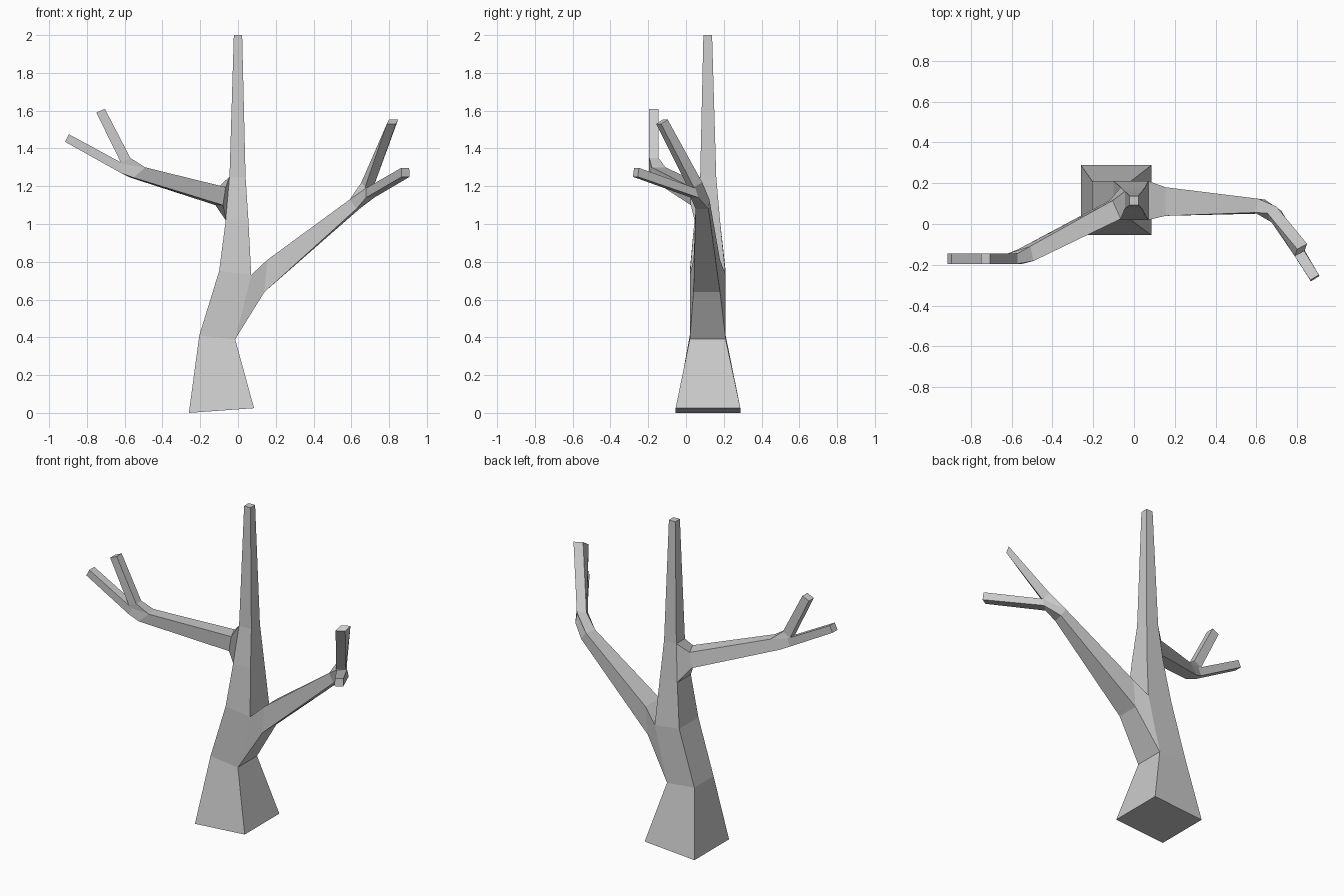
import bpy, bmesh
from mathutils import Vector

cube = bpy.data.objects.get("Cube")
if cube:
    bpy.data.objects.remove(cube)

bark = bpy.data.materials.new("grey bark")
bark.use_nodes = True
bark.diffuse_color = (0.6, 0.6, 0.6, 1)
shader = bark.node_tree.nodes["Principled BSDF"]
shader.inputs["Base Color"].default_value = (0.6, 0.6, 0.6, 1)
shader.inputs["Roughness"].default_value = 0.9

bm = bmesh.new()


def trunk_ring(left, right, front, back):
    """Square section; left and right are (x, z) edges."""
    (xl, zl), (xr, zr) = left, right
    return [Vector(p) for p in ((xl, front, zl), (xr, front, zr),
                                (xr, back, zr), (xl, back, zl))]


def limb_ring(upper, lower, side):
    """Square section from its upper and lower middles and half its width."""
    u, l, s = Vector(upper), Vector(lower), Vector((*side, 0))
    return [u + s, u - s, l - s, l + s]


def grow(face, points, keep=False):
    """Extrude a quad onto a new section; return the sides and the end cap."""
    old = list(face.verts)
    orders = [o[i:] + o[:i] for o in (points, points[::-1]) for i in range(4)]
    best = min(orders, key=lambda o: sum((v.co - p).length_squared for v, p in zip(old, o)))
    new = [bm.verts.new(p) for p in best]
    if not keep:
        bm.faces.remove(face)
    sides = [bm.faces.new((old[i], old[(i + 1) % 4], new[(i + 1) % 4], new[i]))
             for i in range(4)]
    return sides, bm.faces.new(new)


def outermost(faces, direction):
    return max(faces, key=lambda f: f.calc_center_median().dot(Vector(direction)))


def limb(face, first, elbow, crotch, knuckle, upper_tip, end_tip):
    """Branch with a fork: one twig from the end, one from the top face."""
    _, cap = grow(face, limb_ring(*first))
    _, cap = grow(cap, limb_ring(*elbow))
    sides, cap = grow(cap, limb_ring(*crotch))
    grow(cap, limb_ring(*end_tip))
    _, cap = grow(outermost(sides, (0, 0, 1)), limb_ring(*knuckle))
    grow(cap, limb_ring(*upper_tip))


# Trunk
base = trunk_ring((-0.26, 0), (0.085, 0.025), -0.055, 0.288)
cap = bm.faces.new([bm.verts.new(p) for p in base])
sections = [
    trunk_ring((-0.205, 0.41), (-0.015, 0.39), 0.02, 0.21),
    trunk_ring((-0.10, 0.75), (0.07, 0.73), 0.02, 0.21),
    trunk_ring((-0.065, 1.02), (0.055, 1.02), 0.045, 0.18),
    trunk_ring((-0.045, 1.25), (0.04, 1.25), 0.075, 0.16),
    trunk_ring((-0.022, 2), (0.022, 2), 0.092, 0.138),
]
segments = []
for i, section in enumerate(sections):
    sides, cap = grow(cap, section, keep=(i == 0))
    segments.append(sides)

# Left branch
limb(outermost(segments[1], (1, 0, 0)),
     first=((0.155, 0.11, 0.81), (0.14, 0.11, 0.64), (0, 0.07)),
     elbow=((0.60, 0.09, 1.13), (0.635, 0.085, 1.08), (0.008, 0.034)),
     crotch=((0.70, 0.03, 1.19), (0.70, 0.045, 1.14), (0.022, 0.02)),
     knuckle=((0.675, 0.07, 1.22), (0.695, 0.025, 1.195), (0.022, 0.016)),
     upper_tip=((0.824, -0.11, 1.553), (0.812, -0.145, 1.53), (0.024, 0.013)),
     end_tip=((0.885, -0.262, 1.297), (0.888, -0.268, 1.25), (0.021, 0.013)))

# Right branch
limb(outermost(segments[3], (-1, 0, 0)),
     first=((-0.085, 0.07, 1.195), (-0.10, 0.07, 1.10), (0.02, -0.045)),
     elbow=((-0.50, -0.145, 1.30), (-0.56, -0.16, 1.245), (0.008, -0.036)),
     crotch=((-0.60, -0.17, 1.315), (-0.62, -0.17, 1.27), (0, 0.025)),
     knuckle=((-0.57, -0.17, 1.35), (-0.62, -0.17, 1.325), (0, 0.025)),
     upper_tip=((-0.705, -0.17, 1.61), (-0.75, -0.17, 1.59), (0, 0.025)),
     end_tip=((-0.895, -0.17, 1.475), (-0.915, -0.17, 1.435), (0, 0.025)))

bmesh.ops.recalc_face_normals(bm, faces=bm.faces)
mesh = bpy.data.meshes.new("bare_tree")
bm.to_mesh(mesh)
bm.free()
mesh.materials.append(bark)
tree = bpy.data.objects.new("bare_tree", mesh)
bpy.context.collection.objects.link(tree)
